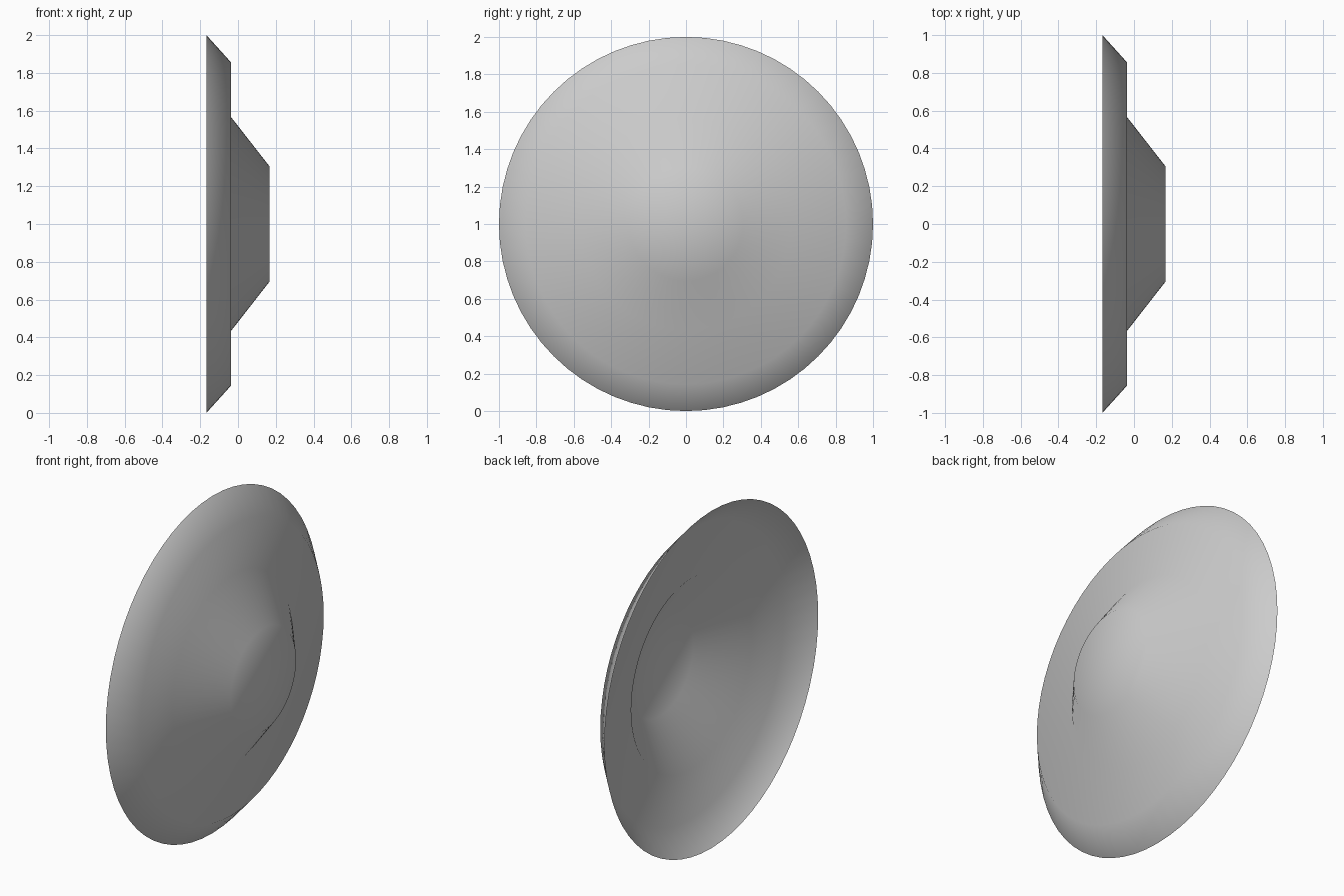
import bpy, bmesh, math

if "Cube" in bpy.data.objects:
    bpy.data.objects.remove(bpy.data.objects["Cube"])

SEGMENTS = 64
# (x, radius) from the open rim to the front cap
PROFILE = [(-0.167, 1.0), (-0.038, 0.857), (-0.036, 0.565), (0.167, 0.305)]

bm = bmesh.new()
# Rings of the dished shell, spun around the x axis
rings = []
for x, r in PROFILE:
    ring = []
    for i in range(SEGMENTS):
        a = 2 * math.pi * i / SEGMENTS
        ring.append(bm.verts.new((x, r * math.cos(a), r * math.sin(a))))
    rings.append(ring)
for a, b in zip(rings, rings[1:]):
    for i in range(SEGMENTS):
        j = (i + 1) % SEGMENTS
        bm.faces.new((a[i], a[j], b[j], b[i]))

# Flat cap on the raised boss
bm.faces.new(rings[-1])

# Smooth all over, normals facing the domed side
for f in bm.faces:
    f.smooth = True
bm.normal_update()

mesh = bpy.data.meshes.new("dished_disc")
bm.to_mesh(mesh)
bm.free()
disc = bpy.data.objects.new("dished_disc", mesh)
disc.location.z = 1.0
bpy.context.collection.objects.link(disc)
